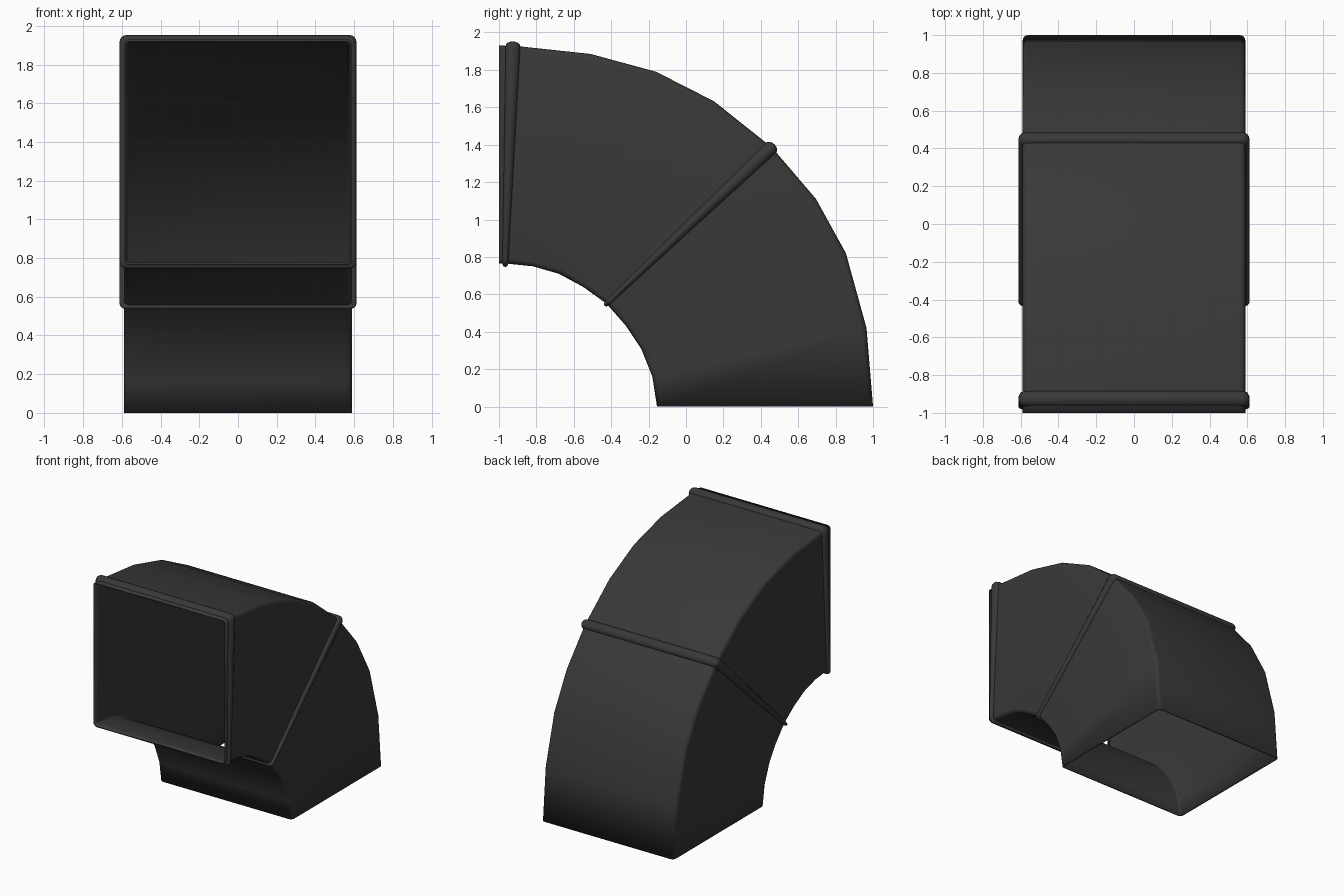
import bpy, bmesh, math
from mathutils import Vector

if "Cube" in bpy.data.objects:
    bpy.data.objects.remove(bpy.data.objects["Cube"])

mat = bpy.data.materials.new("dark_grey")
mat.diffuse_color = (0.04, 0.04, 0.04, 1)
mat.use_nodes = True
mat.node_tree.nodes["Principled BSDF"].inputs["Base Color"].default_value = mat.diffuse_color

HALF_W = 0.59
# Outer and inner bend profiles (y, z), paired section by section
OUTER = [(1.0, 0), (0.965, 0.42), (0.855, 0.82), (0.695, 1.11), (0.46, 1.385),
         (0.15, 1.632), (-0.16, 1.79), (-0.51, 1.885), (-0.90, 1.927), (-1.0, 1.93)]
INNER = [(-0.155, 0), (-0.18, 0.16), (-0.24, 0.31), (-0.32, 0.43), (-0.425, 0.55),
         (-0.55, 0.64), (-0.68, 0.71), (-0.82, 0.75), (-0.965, 0.765), (-1.0, 0.765)]


def section(o, i, half_w, r=0.03, seg=4):
    """Rounded rectangle between an outer and an inner profile point."""
    o, i = Vector(o), Vector(i)
    half_l, mid, d = (o - i).length / 2, (o + i) / 2, (o - i).normalized()
    pts = []
    for k, (sx, sl) in enumerate([(1, 1), (-1, 1), (-1, -1), (1, -1)]):
        for j in range(seg + 1):
            a = (k + j / seg) * math.pi / 2
            x = sx * (half_w - r) + r * math.cos(a)
            p = mid + d * (sl * (half_l - r) + r * math.sin(a))
            pts.append((x, p.x, p.y))
    return pts


def loft(name, rings):
    bm = bmesh.new()
    vr = [[bm.verts.new(p) for p in ring] for ring in rings]
    n = len(vr[0])
    for a, b in zip(vr, vr[1:]):
        for j in range(n):
            bm.faces.new((a[j], a[(j + 1) % n], b[(j + 1) % n], b[j]))
    # the lofts run from the base round to the front, so check the outward side
    bm.normal_update()
    top = max(bm.faces, key=lambda f: f.calc_center_median().x)
    if top.normal.x < 0:
        bmesh.ops.reverse_faces(bm, faces=bm.faces)
    me = bpy.data.meshes.new(name)
    bm.to_mesh(me)
    bm.free()
    me.materials.append(mat)
    ob = bpy.data.objects.new(name, me)
    bpy.context.collection.objects.link(ob)
    bpy.ops.object.select_all(action='DESELECT')
    ob.select_set(True)
    bpy.context.view_layer.objects.active = ob
    bpy.ops.object.shade_smooth_by_angle(angle=math.radians(35))
    return ob


# Curved duct, thin walled and open at both ends
duct = loft("duct_elbow", [section(o, i, HALF_W) for o, i in zip(OUTER, INNER)])
wall = duct.modifiers.new("wall", 'SOLIDIFY')
wall.thickness = 0.012
wall.offset = -1


# Half-round bead around the duct, wide on the outer bend and narrow on the inner
def bead(name, o, i, w_out, w_in, h=0.026, steps=8):
    o, i = Vector(o), Vector(i)
    d = (o - i).normalized()
    n = Vector((-d.y, d.x))
    rings = []
    for k in range(steps + 1):
        a = math.pi * k / steps
        lift = h * math.sin(a) - 0.004
        rings.append(section(o - n * w_out * math.cos(a) + d * lift,
                             i - n * w_in * math.cos(a) - d * lift * 0.85,
                             HALF_W + lift, 0.035))
    return loft(name, rings)


bead("middle_bead", (0.458, 1.386), (-0.422, 0.552), 0.038, 0.015)
bead("mouth_bead", (-0.925, 1.930), (-0.966, 0.765), 0.040, 0.016)
